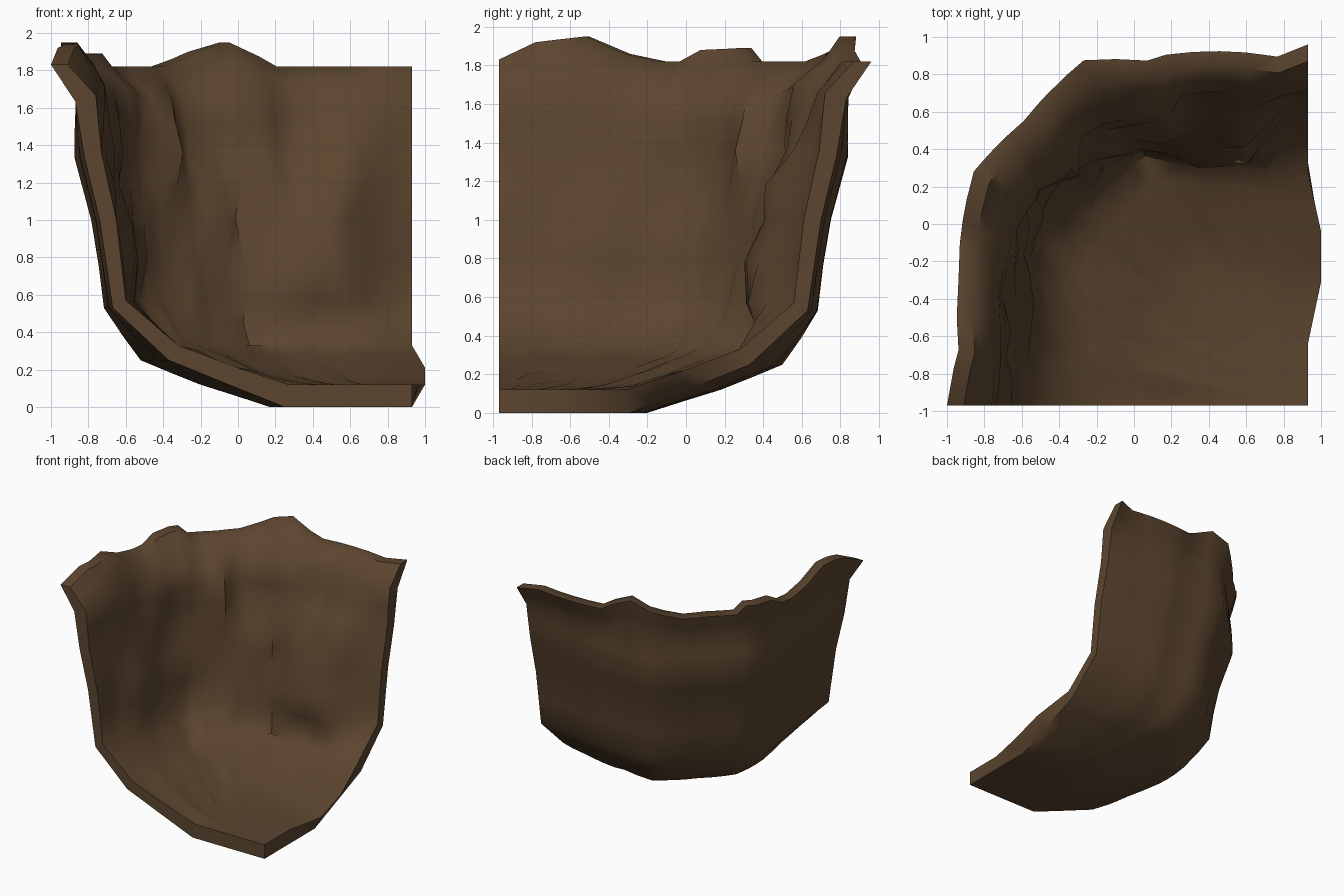
import bpy, bmesh, math, random
from math import radians, cos, sin, exp

if "Cube" in bpy.data.objects:
    bpy.data.objects.remove(bpy.data.objects["Cube"])

random.seed(4)
PIVOT = (0.93, -0.97)          # floor corner that the shell is swept around

# cross-section at the cut ends (distance from pivot, height), rim down to pivot
OUTER = [(1.93, 1.82), (1.80, 1.63), (1.75, 1.33), (1.67, 1.0), (1.60, .53),
         (1.30, .25), (.98, .12), (.68, 0), (.35, 0), (0, 0)]
INNER = [(1.84, 1.82), (1.69, 1.66), (1.66, 1.36), (1.58, 1.0), (1.53, .57),
         (1.25, .33), (.93, .21), (.66, .12), (.33, .12), (0, .12)]
# plan outline of the rim: angle, scale of the distance
PLAN = [(90, 1), (95, .97), (112, 1.048), (115, 1.054), (123, 1.14), (135, 1.114),
        (145, 1.13), (155, 1.064), (160, 1.03), (171, .98), (180, 1)]
# extra outward swelling of the sweep between its ends: height, amount
SWELL_OUT = [(0, .2), (.12, .25), (.25, .2), (.55, .08), (1.0, .085),
             (1.35, .09), (1.64, .045), (1.82, 0)]
SWELL_IN = [(0, .2), (.12, .25), (.25, .18), (.33, .13), (.57, .04), (1.0, .03),
            (1.35, .03), (1.64, .02), (1.82, 0)]
# broken rim: angle, height
RIM = [(90, 1.82), (112, 1.82), (119, 1.95), (126, 1.86), (130, 1.82), (141, 1.82),
       (143, 1.89), (149, 1.88), (152, 1.82), (155, 1.82), (160, 1.86), (166, 1.95),
       (174, 1.92), (180, 1.83)]
# rock bulges on the inside: angle, height, inward amount, angle spread, height spread
LUMPS = [(114, .70, .34, 10, .22), (107, 1.15, .24, 7, .22), (119, 1.2, .18, 5, .2),
         (122, 1.55, .16, 5, .18), (127, 1.1, .16, 5, .25), (136, 1.4, .15, 4, .28),
         (144, 1.5, .10, 3, .25), (152, 1.45, .10, 4, .2), (146, .8, .08, 5, .2),
         (160, .8, .06, 6, .25), (102, .65, .16, 6, .2), (165, 1.4, .04, 5, .3),
         (130, .58, .10, 9, .15), (99, 1.3, .08, 6, .3)]


def lerp_table(table, a):
    for (a0, v0), (a1, v1) in zip(table, table[1:]):
        if a <= a1:
            return v0 + (v1 - v0) * (a - a0) / (a1 - a0)
    return table[-1][1]


def refine(profile, n):
    out = []
    for (r0, z0), (r1, z1) in zip(profile, profile[1:]):
        out += [(r0 + (r1 - r0) * k / n, z0 + (z1 - z0) * k / n) for k in range(n)]
    return out + [profile[-1]]


def sheet(bm, profile, angles, rocky):
    """Grid of vertices: one column per angle, one row per profile point."""
    swell = SWELL_IN if rocky else SWELL_OUT
    grid = []
    for a in angles:
        col = []
        for r, z in profile:
            end = a in (90, 180)
            top = max(0, min(1, (z - 1.5) / .32))
            plan = lerp_table(PLAN, a)
            plan = plan * top + max(1, plan) * (1 - top)
            d = r * plan * (1 + lerp_table(swell, z) * sin(radians(2 * a - 180)))
            h = z + (lerp_table(RIM, a) - 1.82) * top
            x_push = 0
            if rocky and not end:
                fade = min(1, (a - 90) / 6, (180 - a) / 6) * min(1, max(0, 1.82 - z) / .15)
                push = sum(m * exp(-((a - la) / sa) ** 2 - ((z - lz) / sz) ** 2)
                           for la, lz, m, sa, sz in LUMPS)
                push += random.uniform(-.02, .035)
                if z > .3:
                    d -= max(0, push) * fade
                elif r > .6:
                    h += random.uniform(0, .03) * fade
            if rocky and a == 90:     # floor swells past the cut edge
                x_push = lerp_table([(0, 0), (.33, 0), (.66, .07), (.93, .07), (1.25, 0), (2, 0)], r)
            col.append(bm.verts.new((PIVOT[0] + d * cos(radians(a)) + x_push,
                                     PIVOT[1] + d * sin(radians(a)), h)))
        grid.append(col)
    return grid


def skin(bm, a, b):
    """Quads between two rows of vertices."""
    for i in range(len(a) - 1):
        bm.faces.new((a[i], a[i + 1], b[i + 1], b[i]))


bm = bmesh.new()
angles = sorted({float(a) for a, _ in PLAN + RIM} | {100., 104., 108., 132., 138.})
outer = sheet(bm, refine(OUTER, 2), angles, False)
inner = sheet(bm, refine(INNER, 2), angles, True)

# outside skin, rocky inside skin
for grid in (outer, inner):
    for c0, c1 in zip(grid, grid[1:]):
        skin(bm, c0, c1)
# broken rim and the two cut ends
skin(bm, [c[0] for c in outer], [c[0] for c in inner])
skin(bm, outer[0], inner[0])
skin(bm, outer[-1], inner[-1])

bmesh.ops.remove_doubles(bm, verts=bm.verts, dist=.0005)
bmesh.ops.recalc_face_normals(bm, faces=bm.faces)
mesh = bpy.data.meshes.new("cave_corner")
bm.to_mesh(mesh)
bm.free()

rock = bpy.data.materials.new("brown rock")
rock.diffuse_color = (.106, .059, .028, 1)
rock.use_nodes = True
rock.node_tree.nodes["Principled BSDF"].inputs["Base Color"].default_value = rock.diffuse_color
mesh.materials.append(rock)
cave = bpy.data.objects.new("cave_corner", mesh)
bpy.context.collection.objects.link(cave)
bpy.context.view_layer.objects.active = cave
cave.select_set(True)
bpy.ops.object.shade_smooth_by_angle(angle=radians(48))
